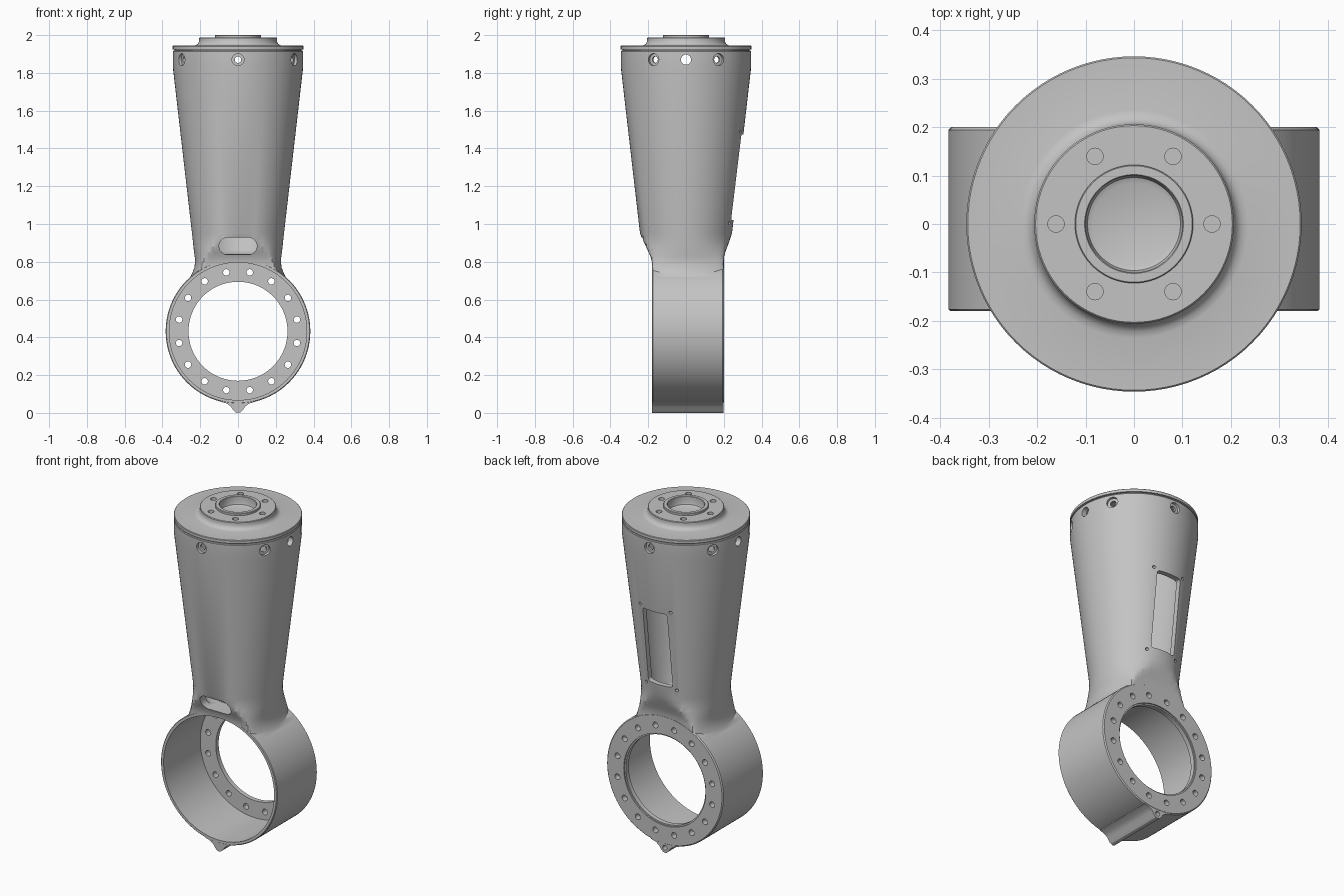
import bpy, bmesh, math
from math import cos, sin, pi, radians
from mathutils import Vector, Matrix

if "Cube" in bpy.data.objects:
    bpy.data.objects.remove(bpy.data.objects["Cube"])

GREY = (0.55, 0.55, 0.55, 1)
metal = bpy.data.materials.new("machined_grey")
metal.use_nodes = True
metal.diffuse_color = GREY
metal.node_tree.nodes["Principled BSDF"].inputs["Base Color"].default_value = GREY

SEG = 96
RING_Z = 0.432
ANGLES = [2 * pi * i / SEG for i in range(SEG)]


def finish(name, bm):
    bmesh.ops.recalc_face_normals(bm, faces=bm.faces)
    mesh = bpy.data.meshes.new(name)
    bm.to_mesh(mesh)
    bm.free()
    mesh.materials.append(metal)
    obj = bpy.data.objects.new(name, mesh)
    bpy.context.scene.collection.objects.link(obj)
    return obj


def loft(name, rows):
    """Skin rows of points and close both ends."""
    bm = bmesh.new()
    rings = [[bm.verts.new(p) for p in row] for row in rows]
    for a, b in zip(rings, rings[1:]):
        for i in range(len(a)):
            j = (i + 1) % len(a)
            bm.faces.new((a[i], a[j], b[j], b[i]))
    bm.faces.new(rings[0])
    bm.faces.new(rings[-1])
    return finish(name, bm)


def lathe(name, profile):
    """Turn (radius, z) points about the upright axis."""
    return loft(name, [[(r * cos(t), r * sin(t), z) for t in ANGLES] for r, z in profile])


def drum(name, profile):
    """Turn (radius, y) points about the ring axis."""
    return loft(name, [[(r * cos(t), y, RING_Z + r * sin(t)) for t in ANGLES]
                       for r, y in profile])


def prism(name, outline, y0, y1):
    return loft(name, [[(x, y, z) for x, z in outline] for y in (y0, y1)])


def rounded(hx, z0, z1, r):
    """Rounded rectangle outline in x and z."""
    pts = []
    corners = ((hx - r, z1 - r), (r - hx, z1 - r), (r - hx, z0 + r), (hx - r, z0 + r))
    for q, (cx, cz) in enumerate(corners):
        for k in range(9):
            t = pi / 2 * (q + k / 8)
            pts.append((cx + r * cos(t), cz + r * sin(t)))
    return pts


def rods(name, ends, r, seg=24):
    """Separate cylinders between pairs of points, in one mesh."""
    bm = bmesh.new()
    for a, b in ends:
        a, b = Vector(a), Vector(b)
        m = Matrix.Translation((a + b) / 2) @ (b - a).to_track_quat('Z', 'Y').to_matrix().to_4x4()
        bmesh.ops.create_cone(bm, cap_ends=True, segments=seg, radius1=r, radius2=r,
                              depth=(b - a).length, matrix=m)
    return finish(name, bm)


def combine(target, tool, operation='DIFFERENCE'):
    tool.hide_render = True
    mod = target.modifiers.new("combine", 'BOOLEAN')
    mod.operation, mod.object, mod.solver = operation, tool, 'EXACT'
    bpy.context.view_layer.objects.active = target
    bpy.ops.object.modifier_apply(modifier=mod.name)
    bpy.data.objects.remove(tool)


def smooth(obj):
    bpy.ops.object.select_all(action='DESELECT')
    obj.select_set(True)
    bpy.context.view_layer.objects.active = obj
    bpy.ops.object.shade_smooth_by_angle(angle=radians(28))


# Tapered arm: half width, front limit and back limit at each height
def section(z, a, front, back):
    k = min(1.5, 1 + 18 * max(0, 0.95 - z) ** 2)
    return [(a * cos(t), max(-front, min(back, k * a * sin(t))), z) for t in ANGLES]


body = loft("arm_body", [section(*s) for s in (
    (0.69, 0.262, 0.179, 0.199), (0.72, 0.252, 0.179, 0.199),
    (0.745, 0.240, 0.179, 0.199), (0.77, 0.231, 0.179, 0.199),
    (0.80, 0.227, 0.181, 0.199), (0.825, 0.229, 0.187, 0.201),
    (0.85, 0.2325, 0.198, 0.208), (0.88, 0.236, 0.212, 0.219),
    (0.91, 0.239, 0.226, 0.230), (0.95, 0.2435, 0.25, 0.25),
    (1.83, 0.345, 1, 1), (1.914, 0.345, 1, 1), (1.918, 0.342, 1, 1))])

# Joint ring and the pointed lug beneath it
combine(body, drum("ring", [(0.379, -0.18), (0.383, -0.176), (0.383, 0.194), (0.377, 0.2)]), 'UNION')
half = [(0.012, 0.003), (0.025, 0.015), (0.038, 0.034), (0.058, 0.049), (0.09, 0.059), (0.09, 0.075)]
lug = [(0, 0)] + half + [(-x, z) for x, z in reversed(half)]
combine(body, prism("lug", lug, -0.179, 0.199), 'UNION')

# Hollow interior with a rounded floor
combine(body, lathe("cavity", [
    (0.145, 0.84), (0.165, 0.845), (0.18, 0.858), (0.188, 0.885),
    (0.212, 0.95), (0.315, 1.83), (0.315, 1.95)]))

# Open front of the ring, flange hole and its shallow rim
combine(body, drum("barrel_bore", [(0.364, -0.3), (0.364, 0.165)]))
combine(body, drum("flange_hole", [(0.262, 0.1), (0.262, 0.3)]))
combine(body, drum("flange_rim", [(0.27, 0.192), (0.27, 0.3)]))

# Bolt circle on the flange
bolts = []
for i in range(16):
    t = 2 * pi * (i + 0.5) / 16
    x, z = 0.318 * cos(t), RING_Z + 0.318 * sin(t)
    bolts.append(((x, 0.1, z), (x, 0.3, z)))
combine(body, rods("flange_bolts", bolts, 0.017))
combine(body, rods("lug_hole", [((0, 0.14, 0.03), (0, 0.3, 0.03))], 0.014))

# Cable slot in front, service window with screw holes behind
combine(body, prism("slot", rounded(0.1, 0.838, 0.928, 0.0445), -0.4, -0.08))
combine(body, prism("window", rounded(0.08, 1.02, 1.475, 0.014), 0.08, 0.5))
screws = [((x, 0.1, z), (x, 0.5, z)) for x in (-0.1, 0.1) for z in (1.005, 1.49)]
combine(body, rods("window_screws", screws, 0.009, 16))


# Radial holes below the cap: six counterbored, two plain
def radial(degrees, r0):
    t = radians(degrees)
    return ((r0 * cos(t), r0 * sin(t), 1.87), (0.45 * cos(t), 0.45 * sin(t), 1.87))


bored = (30, 90, 150, 210, 270, 330)
combine(body, rods("counterbores", [radial(d, 0.328) for d in bored], 0.032))
combine(body, rods("radial_bolts", [radial(d, 0.25) for d in bored], 0.017))
combine(body, rods("side_holes", [radial(d, 0.25) for d in (0, 180)], 0.027))
smooth(body)

# Stepped cap with a centre recess
cap = lathe("top_cap", [
    (0.335, 1.916), (0.335, 1.924), (0.346, 1.925), (0.346, 1.941), (0.343, 1.944),
    (0.235, 1.944), (0.222, 1.947), (0.212, 1.955), (0.206, 1.968), (0.206, 1.984),
    (0.203, 1.987), (0.122, 1.987), (0.122, 1.998), (0.12, 2.0), (0.102, 2.0),
    (0.1, 1.998), (0.1, 1.965), (0.096, 1.953), (0.085, 1.948)])
ring_holes = []
for i in range(6):
    x, y = 0.161 * cos(pi * i / 3), 0.161 * sin(pi * i / 3)
    ring_holes.append(((x, y, 1.935), (x, y, 2.1)))
combine(cap, rods("cap_holes", ring_holes, 0.017))
smooth(cap)
